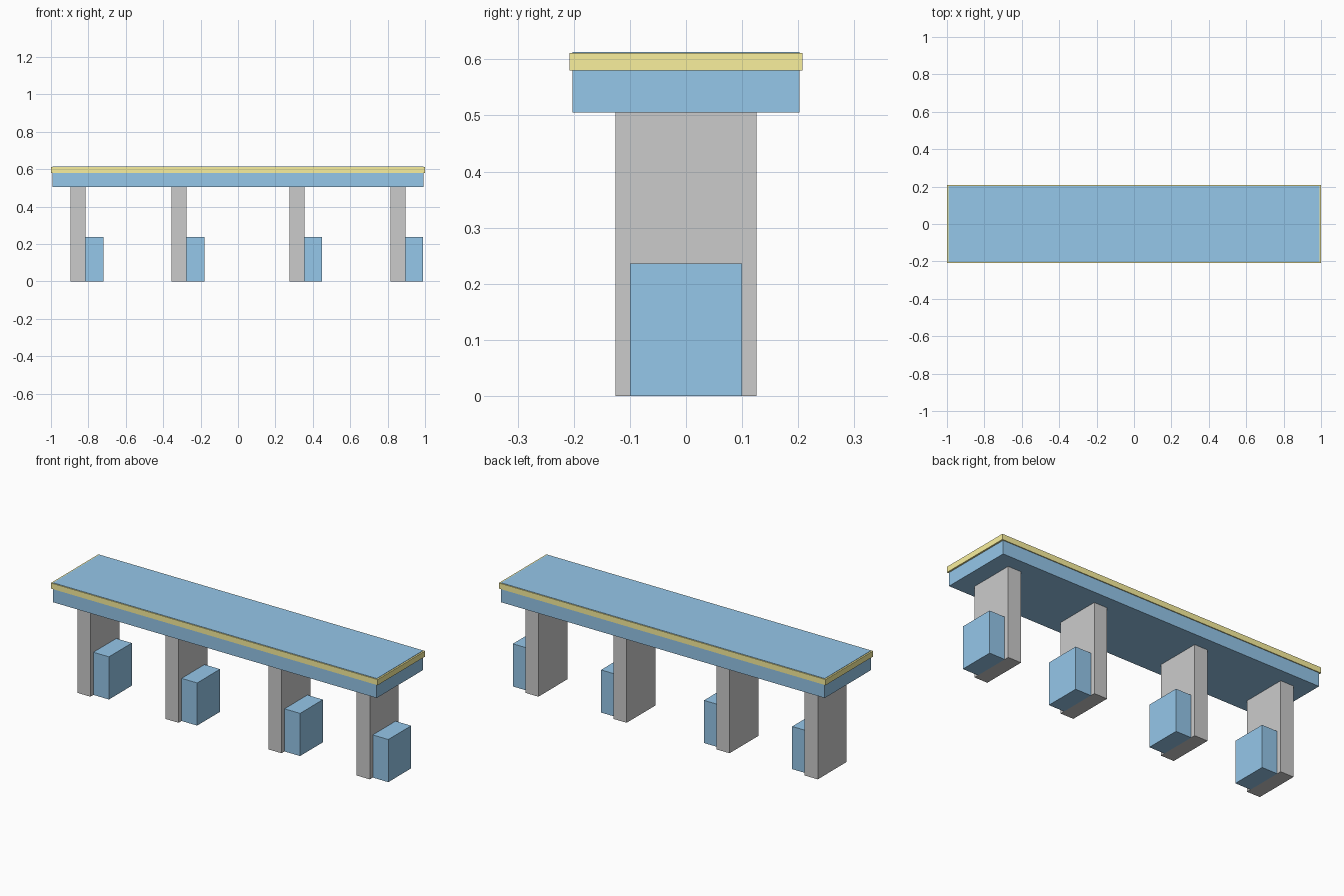
import bpy

if "Cube" in bpy.data.objects:
    bpy.data.objects.remove(bpy.data.objects["Cube"])


def material(name, rgb):
    mat = bpy.data.materials.new(name)
    mat.diffuse_color = (*rgb, 1.0)
    mat.use_nodes = True
    mat.node_tree.nodes["Principled BSDF"].inputs["Base Color"].default_value = mat.diffuse_color
    return mat


def box(name, x, y, z, mat=None):
    """Box from (min, max) ranges on each axis."""
    bpy.ops.mesh.primitive_cube_add(size=1, location=[(a + b) / 2 for a, b in (x, y, z)])
    ob = bpy.context.object
    ob.name = name
    ob.scale = [b - a for a, b in (x, y, z)]
    bpy.ops.object.transform_apply(location=False, rotation=False, scale=True)
    if mat:
        ob.data.materials.append(mat)
    return ob


blue = material("blue", (0.30, 0.57, 0.82))
yellow = material("yellow", (0.95, 0.87, 0.34))

# Platform deck, with a slightly wider edge band just below its top
box("deck", (-0.991, 0.991), (-0.2025, 0.2025), (0.505, 0.613), blue)
box("edge_band", (-1.0, 1.0), (-0.2075, 0.2075), (0.58, 0.611), yellow)

# Four support piers, each with a low block against its right-hand face
for i, x in enumerate((-0.855, -0.315, 0.315, 0.855), start=1):
    face = x + 0.04
    box(f"pier_{i}", (x - 0.04, face), (-0.126, 0.126), (0.0, 0.506))
    box(f"pier_block_{i}", (face, face + 0.095), (-0.1, 0.1), (0.0, 0.236), blue)
